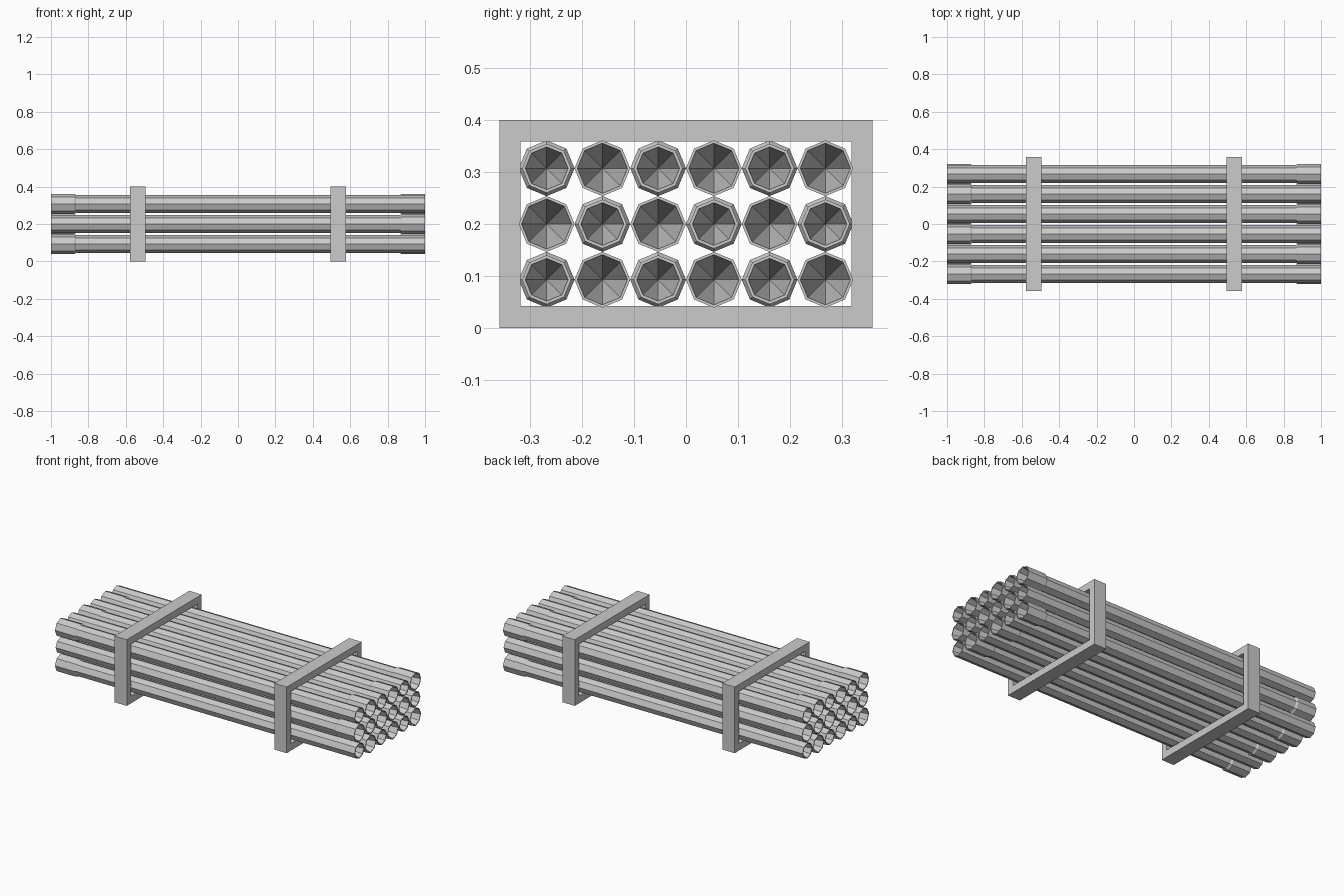
import bpy, bmesh, math

if "Cube" in bpy.data.objects:
    bpy.data.objects.remove(bpy.data.objects["Cube"])

SIDES = 8
PITCH = 0.107


def pipe(name, y, z, bell_dir):
    """Eight-sided pipe along x with a wide socket on the bell_dir end."""
    # (x, radius) from the bottom of the plain bore round to the bottom of the socket bore
    profile = [(-0.70, 0.0), (-1.0, 0.041), (-1.0, 0.047), (0.865, 0.047),
               (0.875, 0.0535), (1.0, 0.0535), (1.0, 0.048), (0.70, 0.0)]
    bm = bmesh.new()
    rings = []
    for px, r in profile:
        n = SIDES if r > 0 else 1
        rings.append([bm.verts.new((px * bell_dir,
                                    y + r * math.cos(2 * math.pi * i / SIDES),
                                    z + r * math.sin(2 * math.pi * i / SIDES)))
                      for i in range(n)])
    for a, b in zip(rings, rings[1:]):
        for i in range(SIDES):
            j = (i + 1) % SIDES
            if len(a) == 1:
                bm.faces.new((a[0], b[j], b[i]))
            elif len(b) == 1:
                bm.faces.new((a[i], a[j], b[0]))
            else:
                bm.faces.new((a[i], a[j], b[j], b[i]))
    bmesh.ops.recalc_face_normals(bm, faces=bm.faces)
    mesh = bpy.data.meshes.new(name)
    bm.to_mesh(mesh)
    bm.free()
    bpy.context.collection.objects.link(bpy.data.objects.new(name, mesh))


def box(name, centre, size):
    bpy.ops.mesh.primitive_cube_add(size=1, location=centre)
    ob = bpy.context.object
    ob.name = name
    ob.scale = size


# Stack of pipes, sockets alternating end for end like a checkerboard
for row in range(3):
    for col in range(6):
        bell_dir = 1 if (row + col) % 2 else -1
        pipe(f"pipe_{row}_{col}", (col - 2.5) * PITCH, 0.2 + (row - 1) * PITCH, bell_dir)

# Two timber frames holding the stack
for side, sx in (("left", -1), ("right", 1)):
    x = sx * 0.535
    box(f"{side}_frame_bottom_bar", (x, 0, 0.0215), (0.083, 0.716, 0.043))
    box(f"{side}_frame_top_bar", (x, 0, 0.379), (0.083, 0.716, 0.042))
    for end, sy in (("front", -1), ("back", 1)):
        box(f"{side}_frame_{end}_post", (x, sy * 0.338, 0.2005), (0.083, 0.040, 0.315))
